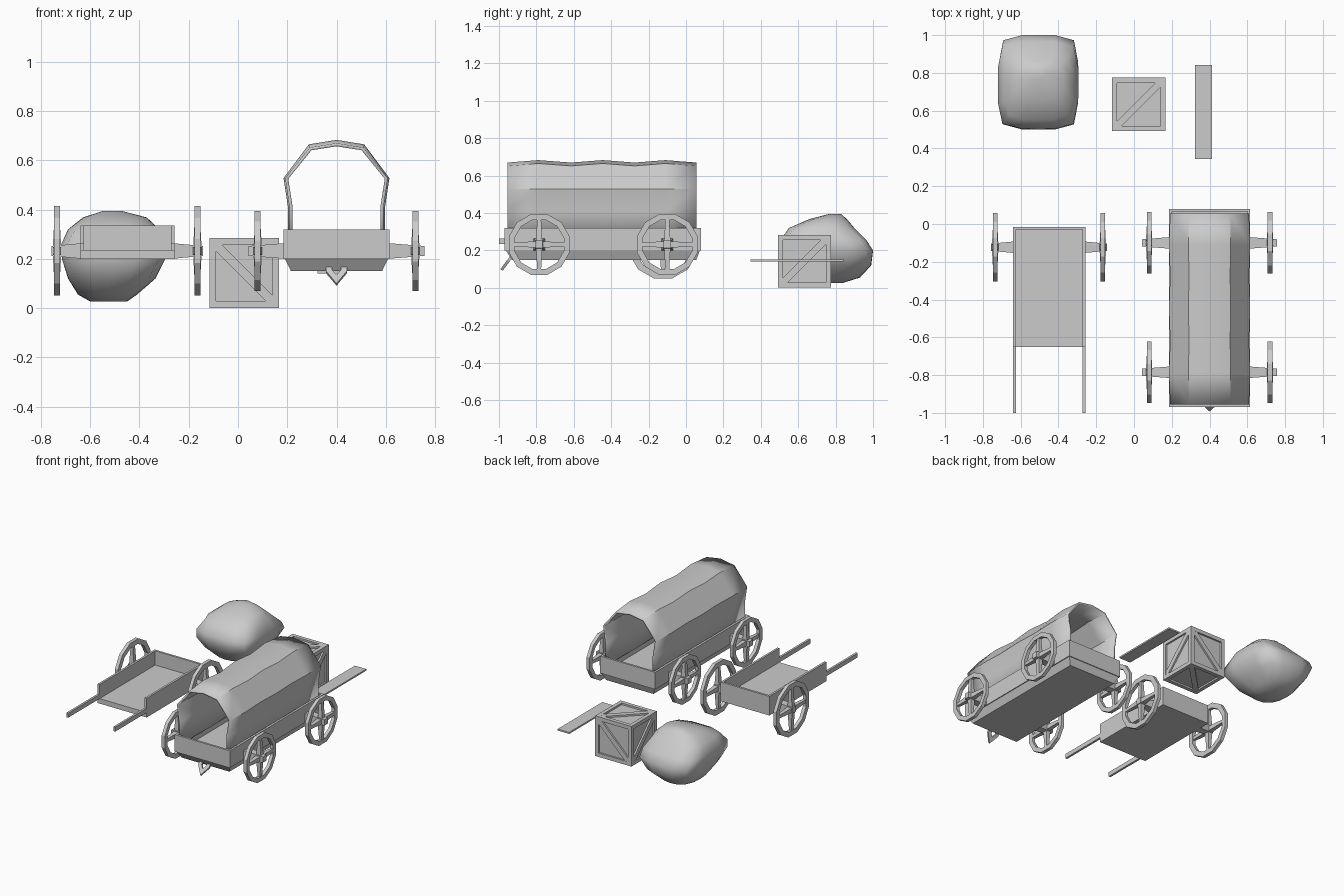
import bpy, bmesh, math
from mathutils import Vector, Matrix

if "Cube" in bpy.data.objects:
    bpy.data.objects.remove(bpy.data.objects["Cube"])


def finish(name, bm, smooth=None):
    bmesh.ops.recalc_face_normals(bm, faces=bm.faces)
    me = bpy.data.meshes.new(name)
    bm.to_mesh(me)
    bm.free()
    ob = bpy.data.objects.new(name, me)
    bpy.context.collection.objects.link(ob)
    if smooth:
        bpy.context.view_layer.objects.active = ob
        ob.select_set(True)
        bpy.ops.object.shade_smooth_by_angle(angle=math.radians(smooth))
        ob.select_set(False)
    return ob


def add_box(bm, x0, x1, y0, y1, z0, z1, rot=None):
    c = Vector(((x0 + x1) / 2, (y0 + y1) / 2, (z0 + z1) / 2))
    m = Matrix.Translation(c) @ (rot or Matrix()) @ Matrix.Diagonal((x1 - x0, y1 - y0, z1 - z0, 1))
    bmesh.ops.create_cube(bm, size=1, matrix=m)


def loft(bm, rings, closed=True, cap=True):
    vs = [[bm.verts.new(p) for p in r] for r in rings]
    n = len(vs[0])
    for a, b in zip(vs, vs[1:]):
        for i in range(n if closed else n - 1):
            j = (i + 1) % n
            bm.faces.new((a[i], a[j], b[j], b[i]))
    if cap:
        bm.faces.new(vs[0])
        bm.faces.new(vs[-1])


def rect_x(x, y, z, hy, hz):
    return [(x, y + a * hy, z + b * hz) for a, b in ((-1, -1), (1, -1), (1, 1), (-1, 1))]


def rect_z(x0, x1, y0, y1, z):
    return [(x0, y0, z), (x1, y0, z), (x1, y1, z), (x0, y1, z)]


# wheel: 12-sided rim with four tapered spokes
def wheel(name, x, y, z, r):
    bm = bmesh.new()
    hw, ri, n = 0.012, r * 0.81, 12
    sect = [(r, -hw), (r, hw), (ri, hw), (ri, -hw)]
    rings = []
    for i in range(n):
        a = (i + 0.5) * math.tau / n
        rings.append([(x + w, y + q * math.cos(a), z + q * math.sin(a)) for q, w in sect])
    loft(bm, rings + rings[:1], cap=False)
    bmesh.ops.remove_doubles(bm, verts=bm.verts, dist=1e-5)
    for k in range(4):
        a = k * math.pi / 2
        d, s = Vector((0, math.cos(a), math.sin(a))), Vector((0, -math.sin(a), math.cos(a)))
        pr = []
        for t, w, h in ((0, 0.018, 0.018), (r * 0.85, 0.010, 0.009)):
            c = Vector((x, y, z)) + d * t
            pr.append([c + s * u * w + Vector((v * h, 0, 0)) for u, v in ((-1, -1), (1, -1), (1, 1), (-1, 1))])
        loft(bm, pr)
    finish(name, bm)


# axle stubs and wheels on both sides of a vehicle
def wheel_pair(name, cx, y, half, wheel_off, end, r):
    bm = bmesh.new()
    for s in (-1, 1):
        loft(bm, [rect_x(cx + s * (half - 0.01), y, 0.232, 0.031, 0.032),
                  rect_x(cx + s * end, y, 0.232, 0.019, 0.02)])
        wheel(name + "_wheel", cx + s * wheel_off, y, 0.232, r)
    finish(name + "_axle", bm)


wheel_pair("cart", -0.45, -0.123, 0.19, 0.285, 0.308, 0.188)
wheel_pair("wagon_front", 0.40, -0.785, 0.215, 0.32, 0.358, 0.168)
wheel_pair("wagon_rear", 0.40, -0.10, 0.215, 0.32, 0.358, 0.168)

# hand cart bed, open at the front, with two shafts
bm = bmesh.new()
add_box(bm, -0.64, -0.258, -0.65, -0.015, 0.20, 0.235)
add_box(bm, -0.64, -0.625, -0.65, -0.015, 0.235, 0.335)
add_box(bm, -0.273, -0.258, -0.65, -0.015, 0.235, 0.335)
add_box(bm, -0.625, -0.273, -0.03, -0.015, 0.235, 0.335)
finish("cart_bed", bm)
bm = bmesh.new()
for x in (-0.64, -0.273):
    add_box(bm, x, x + 0.015, -1.0, -0.64, 0.234, 0.265)
finish("cart_shafts", bm)

# wagon bed walls and tapered underside
bm = bmesh.new()
t = 0.015
add_box(bm, 0.185, 0.185 + t, -0.97, 0.08, 0.20, 0.32)
add_box(bm, 0.615 - t, 0.615, -0.97, 0.08, 0.20, 0.32)
add_box(bm, 0.185 + t, 0.615 - t, -0.97, -0.97 + t, 0.20, 0.32)
add_box(bm, 0.185 + t, 0.615 - t, 0.08 - t, 0.08, 0.20, 0.32)
finish("wagon_walls", bm)
bm = bmesh.new()
loft(bm, [rect_z(0.215, 0.585, -0.93, 0.055, 0.15), rect_z(0.19, 0.61, -0.965, 0.075, 0.202)])
finish("wagon_floor", bm)

# rippled canvas canopy
prof = [(0.197, 0.25), (0.197, 0.41), (0.215, 0.528), (0.112, 0.665), (0, 0.683)]
prof = prof + [(-x, z) for x, z in prof[-2::-1]]
rings = []
for i, y in enumerate((-0.955, -0.79, -0.615, -0.445, -0.275, -0.11, 0.055)):
    k = 0 if i % 2 else 1
    rings.append([(0.40 + x * (1 - 0.03 * k), y, z - (0.013 * k if z > 0.6 else 0)) for x, z in prof])
bm = bmesh.new()
loft(bm, rings, closed=False, cap=False)
canopy = finish("wagon_canopy", bm, 25)
m = canopy.modifiers.new("thickness", "SOLIDIFY")
m.thickness = 0.013
m.offset = -1
if canopy.data.polygons[0].normal.x * (canopy.data.polygons[0].center.x - 0.4) < 0:
    m.offset = 1

# hitch: sloping pointed ring at the front of the wagon
bm = bmesh.new()
outline = [(-0.042, 0.075), (0.042, 0.075), (0.042, 0.04), (0.0, -0.01), (-0.042, 0.04)]
hole = [(-0.018, 0.06), (0.018, 0.06), (0.018, 0.045), (0.0, 0.025), (-0.018, 0.045)]


def hitch_point(p, d):
    return (0.40 + p[0], -0.985 + p[1] * 0.75 + d, 0.11 + p[1] - d * 0.75)


rings = [[hitch_point(p, d) for p in o]
         for o, d in ((outline, 0), (outline, 0.012), (hole, 0.012), (hole, 0), (outline, 0))]
loft(bm, rings, cap=False)
bmesh.ops.remove_doubles(bm, verts=bm.verts, dist=1e-5)
finish("wagon_hitch", bm)

# crate: recessed core, edge beams, one diagonal brace per face
S, w, d = 0.1415, 0.027, 0.012
centre = Vector((0.025, 0.633, 0.1425))
bm = bmesh.new()
c = S - d
add_box(bm, -c, c, -c, c, -c, c)
for a in (-1, 1):
    for b in (-1, 1):
        p0, p1 = sorted((a * S, a * (S - w)))
        q0, q1 = sorted((b * S, b * (S - w)))
        add_box(bm, -S, S, p0, p1, q0, q1)
        add_box(bm, p0, p1, -S, S, q0, q1)
        add_box(bm, p0, p1, q0, q1, -S, S)
L = (S - w) * math.sqrt(2) + 0.012
for axis, side, ang in (("Z", 1, 45), ("Z", -1, 45), ("Y", 1, 45), ("Y", -1, -45), ("X", 1, 45), ("X", -1, -45)):
    r = Matrix.Rotation(math.radians(ang), 4, axis)
    e0, e1 = sorted((side * (S - 0.0005), side * (S - d - 0.005)))
    if axis == "Z":
        add_box(bm, -L, L, -0.018, 0.018, e0, e1, r)
    elif axis == "Y":
        r = Matrix.Rotation(math.radians(45 if side < 0 else -45), 4, "Y")
        add_box(bm, -L, L, e0, e1, -0.018, 0.018, r)
    else:
        add_box(bm, e0, e1, -L, L, -0.018, 0.018, r)
bmesh.ops.translate(bm, verts=bm.verts, vec=centre)
finish("crate", bm)

# loose plank
bm = bmesh.new()
add_box(bm, 0.322, 0.412, 0.345, 0.842, 0.14, 0.151)
finish("plank", bm)

# sack: stacked rounded-square rings (z, x0, x1, y0, y1, squareness)
levels = [(0.027, -0.60, -0.45, 0.68, 0.84, 2.2), (0.055, -0.65, -0.41, 0.61, 0.93, 2.5),
          (0.12, -0.69, -0.335, 0.54, 0.99, 4), (0.20, -0.715, -0.295, 0.50, 1.0, 6),
          (0.255, -0.72, -0.298, 0.505, 0.965, 6), (0.32, -0.69, -0.32, 0.55, 0.90, 4),
          (0.368, -0.63, -0.37, 0.66, 0.86, 2.6), (0.394, -0.55, -0.47, 0.76, 0.83, 2)]
rings = []
for z, x0, x1, y0, y1, n in levels:
    ring = []
    for i in range(16):
        a = i * math.tau / 16
        ca, sa = math.cos(a), math.sin(a)
        k = (abs(ca) ** n + abs(sa) ** n) ** (-1 / n)
        ring.append(((x0 + x1) / 2 + ca * k * (x1 - x0) / 2, (y0 + y1) / 2 + sa * k * (y1 - y0) / 2, z))
    rings.append(ring)
bm = bmesh.new()
loft(bm, rings)
finish("sack", bm, 60)
